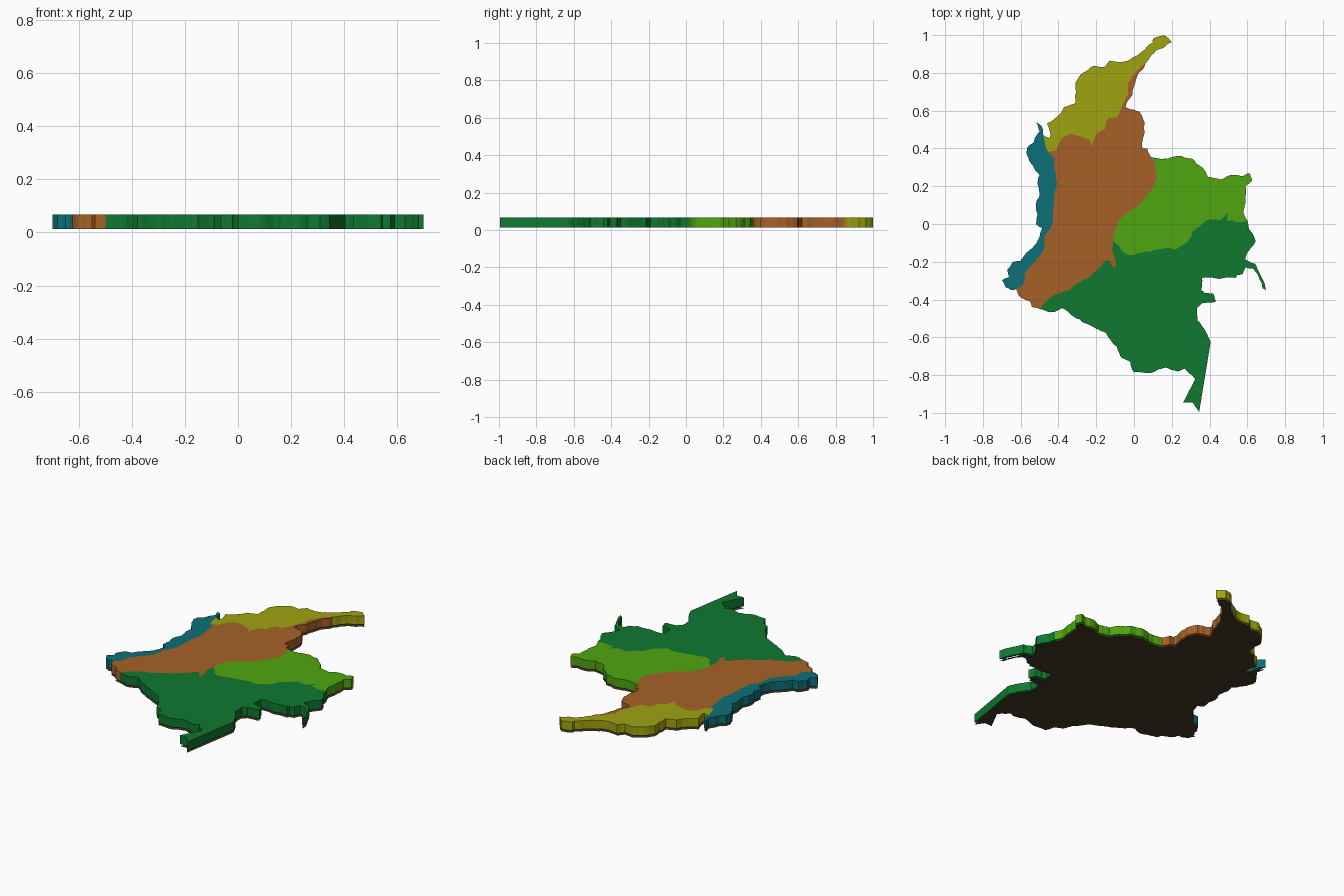
import bpy, bmesh, random
from mathutils import Vector

random.seed(4)
Z0, Z1 = 0.013, 0.067

# Borders are polylines between the junctions where regions meet
north_coast = [(-.48,.47),(-.445,.455),(-.445,.49),(-.46,.535),(-.41,.565),(-.37,.62),(-.31,.64),
    (-.305,.70),(-.31,.75),(-.27,.80),(-.22,.835),(-.16,.83),(-.13,.865),(-.05,.86),(0,.885),(.07,.94),
    (.10,.96),(.10,.98),(.16,1),(.20,.963),(.15,.93),(.12,.92),(.09,.89),(.06,.85)]
north_mountain = [(.06,.85),(.015,.81),(-.035,.745),(-.035,.68),(-.065,.62),(-.09,.565),(-.135,.565),
    (-.155,.50),(-.20,.475),(-.22,.41),(-.235,.45),(-.26,.455),(-.34,.475),(-.385,.45),(-.41,.39),(-.455,.38)]
mountain_east = [(.06,.85),(.02,.79),(0,.73),(-.01,.68),(-.045,.62),(0,.605),(.03,.595),(.055,.54),
    (.055,.48),(.045,.40),(.07,.40),(.09,.355)]
plains_east = [(.09,.355),(.12,.35),(.18,.345),(.25,.36),(.31,.345),(.36,.30),(.39,.25),(.46,.235),
    (.53,.26),(.58,.255),(.61,.27),(.625,.23),(.59,.20),(.59,.12),(.58,.07),(.60,.02)]
mountain_plains = [(.09,.355),(.115,.31),(.12,.24),(.075,.16),(0,.08),(-.065,.035),(-.10,-.03),(-.115,-.085)]
plains_jungle = [(-.115,-.085),(-.08,-.115),(-.05,-.155),(0,-.165),(.06,-.145),(.16,-.13),(.22,-.135),
    (.28,-.10),(.31,-.04),(.36,0),(.40,.025),(.45,.02),(.495,.058),(.49,.02),(.55,.01),(.60,.02)]
jungle_east = [(.60,.02),(.61,-.03),(.645,-.09),(.61,-.14),(.59,-.19),(.64,-.21),(.66,-.25),(.685,-.30),
    (.70,-.35),(.68,-.34),(.66,-.28),(.63,-.235),(.59,-.23),(.575,-.265),(.545,-.27),(.54,-.285),
    (.36,-.285),(.355,-.35),(.375,-.365),(.42,-.37),(.435,-.41),(.40,-.415),(.36,-.42),(.335,-.44),
    (.335,-.51),(.36,-.54),(.38,-.57),(.405,-.63)]
jungle_tail = [(.405,-.63),(.345,-.995),(.31,-.945),(.26,-.945),(.325,-.82)]
jungle_south = [(.325,-.82),(.29,-.79),(.27,-.765),(.23,-.78),(.17,-.76),(.13,-.77),(.08,-.79),(0,-.785),
    (-.02,-.73),(-.065,-.71),(-.09,-.65),(-.15,-.575),(-.20,-.555),(-.26,-.525),(-.32,-.49),(-.38,-.445),
    (-.42,-.465),(-.50,-.45)]
mountain_jungle = [(-.115,-.085),(-.115,-.15),(-.095,-.21),(-.105,-.23),(-.13,-.19),(-.16,-.20),
    (-.19,-.24),(-.24,-.285),(-.29,-.31),(-.34,-.35),(-.42,-.375),(-.46,-.41),(-.50,-.45)]
mountain_south = [(-.50,-.45),(-.54,-.44),(-.55,-.41),(-.60,-.39),(-.625,-.345)]
west_coast = [(-.625,-.345),(-.65,-.35),(-.68,-.335),(-.70,-.30),(-.66,-.28),(-.67,-.24),(-.64,-.20),
    (-.60,-.195),(-.575,-.16),(-.54,-.13),(-.50,-.07),(-.485,-.02),(-.52,0),(-.51,.05),(-.52,.10),
    (-.50,.15),(-.51,.21),(-.50,.26),(-.545,.32),(-.57,.38),(-.565,.405),(-.53,.435),(-.50,.49),
    (-.52,.54),(-.49,.52),(-.48,.47)]
west_north = [(-.48,.47),(-.47,.42),(-.455,.38)]
west_mountain = [(-.455,.38),(-.42,.35),(-.42,.29),(-.41,.20),(-.425,.105),(-.43,.015),(-.475,-.07),
    (-.475,-.13),(-.52,-.195),(-.58,-.265),(-.585,-.32),(-.625,-.345)]


def rough(path, amp=0.09, levels=2):
    """Small natural wiggles by midpoint displacement; end points stay fixed."""
    pts = [Vector(p) for p in path]
    for _ in range(levels):
        out = [pts[0]]
        for a, b in zip(pts, pts[1:]):
            d = b - a
            if d.length > 0.02:
                k = random.uniform(-1, 1) * min(amp, 0.006 / d.length)
                out.append((a + b) / 2 + Vector((-d.y, d.x)) * k)
            out.append(b)
        pts = out
    return pts


def ring(*paths):
    """Join consecutive borders into one closed outline."""
    return [p for path in paths for p in path[:-1]]


def plate(name, outline, color, z0, z1=None):
    bm = bmesh.new()
    face = bm.faces.new([bm.verts.new((p.x, p.y, z0)) for p in outline])
    face.normal_update()
    if face.normal.z > 0:
        face.normal_flip()
    if z1 is not None:
        geom = bmesh.ops.extrude_face_region(bm, geom=[face], use_keep_orig=True)["geom"]
        bmesh.ops.translate(bm, vec=(0, 0, z1 - z0),
                            verts=[g for g in geom if isinstance(g, bmesh.types.BMVert)])
        bmesh.ops.recalc_face_normals(bm, faces=bm.faces[:])
    bmesh.ops.triangulate(bm, faces=[f for f in bm.faces if len(f.verts) > 4])
    me = bpy.data.meshes.new(name)
    bm.to_mesh(me)
    bm.free()
    mat = bpy.data.materials.new(name)
    mat.diffuse_color = (*color, 1)
    me.materials.append(mat)
    bpy.context.collection.objects.link(bpy.data.objects.new(name, me))


nc, nm, me_, pe = map(rough, (north_coast, north_mountain, mountain_east, plains_east))
mp, pj, je, js = map(rough, (mountain_plains, plains_jungle, jungle_east, jungle_south))
mj, ms, wc, wn, wm = map(rough, (mountain_jungle, mountain_south, west_coast, west_north, west_mountain))
jt = rough(jungle_tail, 0)
rev = lambda p: p[::-1]

# Five region slabs
plate("north_coast_region", ring(nc, nm, rev(wn)), (.35, .37, .005), Z0, Z1)
plate("mountain_region", ring(me_, mp, mj, ms, rev(wm), rev(nm)), (.38, .12, .02), Z0, Z1)
plate("plains_region", ring(pe, rev(pj), rev(mp)), (.08, .38, .005), Z0, Z1)
plate("jungle_region", ring(pj, je, jt, js, rev(mj)), (.005, .19, .03), Z0, Z1)
plate("west_coast_region", ring(wc, wn, wm), (.004, .16, .19), Z0, Z1)

# Flat backing sheet under all regions
plate("backing_sheet", ring(nc, me_, pe, je, jt, js, ms, wc), (.06, .04, .02), 0)
